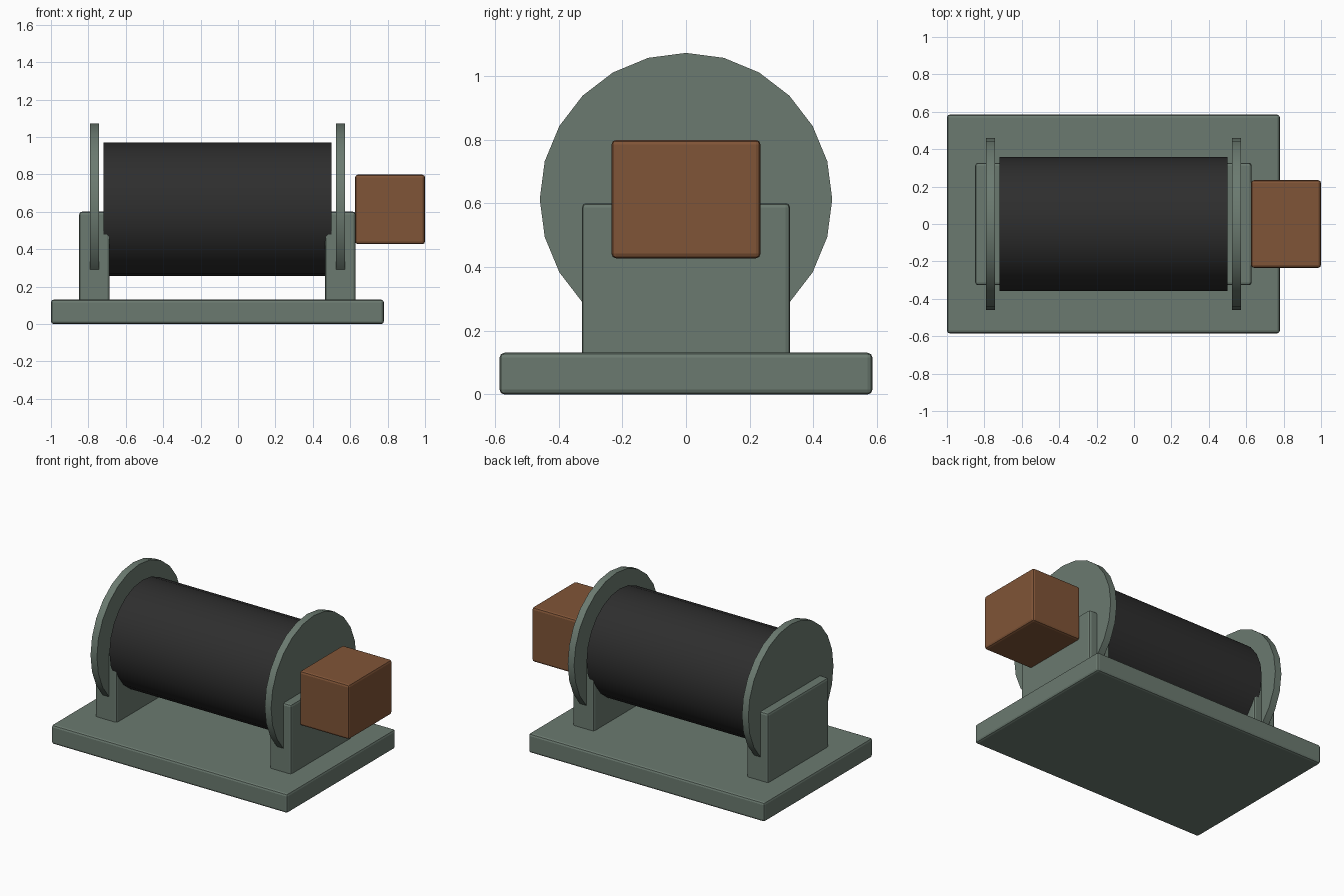
import bpy, math

if "Cube" in bpy.data.objects:
    bpy.data.objects.remove(bpy.data.objects["Cube"])

CX = -0.11      # centre of the winch along x
AXIS_Z = 0.613  # height of the drum axis


def material(name, rgb):
    m = bpy.data.materials.new(name)
    m.diffuse_color = (*rgb, 1.0)
    m.use_nodes = True
    m.node_tree.nodes["Principled BSDF"].inputs["Base Color"].default_value = m.diffuse_color
    return m


green = material("grey_green_paint", (0.147, 0.195, 0.162))
black = material("black_cable", (0.027, 0.027, 0.027))
brown = material("brown_motor", (0.216, 0.089, 0.038))


def box(name, x0, x1, half_y, z0, z1, mat, bevel=0.015):
    bpy.ops.mesh.primitive_cube_add(size=1, location=((x0 + x1) / 2, 0, (z0 + z1) / 2))
    o = bpy.context.object
    o.name = name
    o.scale = (x1 - x0, 2 * half_y, z1 - z0)
    bpy.ops.object.transform_apply(location=False, rotation=False, scale=True)
    b = o.modifiers.new("soft_edges", 'BEVEL')
    b.width, b.segments = bevel, 2
    o.data.materials.append(mat)
    return o


def disc(name, x0, x1, radius, mat):
    bpy.ops.mesh.primitive_cylinder_add(vertices=24, radius=radius, depth=x1 - x0,
                                        location=((x0 + x1) / 2, 0, AXIS_Z),
                                        rotation=(0, math.pi / 2, 0))
    o = bpy.context.object
    o.name = name
    o.data.materials.append(mat)
    bpy.ops.object.shade_smooth_by_angle(angle=math.radians(35))
    return o


# Base plate
box("base_plate", -1.0, 0.78, 0.585, 0.0, 0.131, green)

# Bearing supports and drum flanges, mirrored about the drum centre
for side, s in (("left", -1), ("right", 1)):
    a, b = sorted((CX + s * 0.576, CX + s * 0.739))
    box(side + "_support", a, b, 0.327, 0.09, 0.601, green)
    a, b = sorted((CX + s * 0.633, CX + s * 0.681))
    disc(side + "_flange", a, b, 0.459, green)

# Wound cable drum
disc("cable_drum", CX - 0.61, CX + 0.61, 0.357, black)

# Motor housing
box("motor_housing", 0.626, 1.0, 0.234, 0.427, 0.799, brown)
